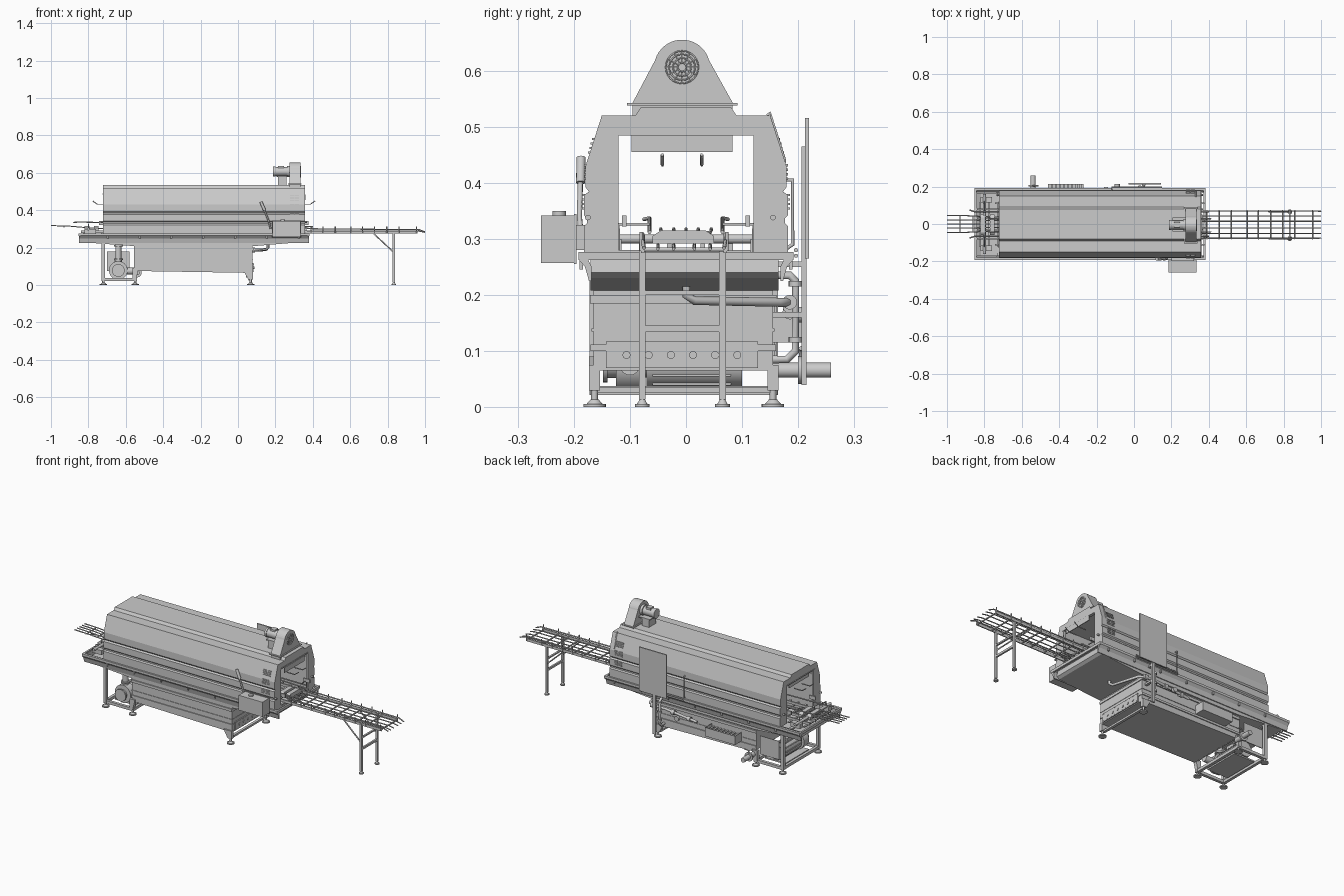
import bpy, bmesh, math
from mathutils import Vector

def add(name, bm, smooth=False):
    bmesh.ops.recalc_face_normals(bm, faces=bm.faces[:])
    me = bpy.data.meshes.new(name)
    bm.to_mesh(me); bm.free()
    ob = bpy.data.objects.new(name, me)
    bpy.context.collection.objects.link(ob)
    if smooth:
        for p in me.polygons:
            p.use_smooth = len(p.vertices) == 4
    return ob

def box(name, x0, x1, y0, y1, z0, z1):
    return prism(name, [(x0, z0), (x1, z0), (x1, z1), (x0, z1)], 'y', y0, y1)

def prism(name, pts, axis, a, b, open_face=None):
    """Extrude a 2D profile; 'x' profiles are (y,z), 'y' profiles are (x,z)."""
    bm = bmesh.new()
    f = (lambda p, t: (t, p[0], p[1])) if axis == 'x' else (lambda p, t: (p[0], t, p[1]))
    A = [bm.verts.new(f(p, a)) for p in pts]
    B = [bm.verts.new(f(p, b)) for p in pts]
    bm.faces.new(A); bm.faces.new(B[::-1])
    n = len(pts)
    for i in range(n):
        if i != open_face:
            bm.faces.new((A[i], B[i], B[(i + 1) % n], A[(i + 1) % n]))
    return add(name, bm)

def cyl(name, p, q, r, n=24, r2=None):
    p, q = Vector(p), Vector(q)
    bm = bmesh.new()
    bmesh.ops.create_cone(bm, cap_ends=True, segments=n, radius1=r, radius2=r if r2 is None else r2, depth=(q - p).length)
    ob = add(name, bm, True)
    ob.rotation_mode = 'QUATERNION'
    ob.rotation_quaternion = (q - p).to_track_quat('Z', 'Y')
    ob.location = (p + q) / 2
    return ob

def rod(name, pts, r, cyclic=False):
    cu = bpy.data.curves.new(name, 'CURVE')
    cu.dimensions = '3D'; cu.bevel_depth = r; cu.bevel_resolution = 1; cu.use_fill_caps = True
    s = cu.splines.new('POLY'); s.points.add(len(pts) - 1); s.use_cyclic_u = cyclic
    for v, p in zip(s.points, pts):
        v.co = (*p, 1)
    ob = bpy.data.objects.new(name, cu)
    bpy.context.collection.objects.link(ob)
    return ob

def mirrored(half):
    return half + [(-y, z) for y, z in reversed(half)]

def foot(name, x, y, top, r=.02):
    cyl(name + "_pad", (x, y, 0), (x, y, .006), r)
    cyl(name + "_cone", (x, y, .006), (x, y, .014), r * .7, 24, r * .35)
    cyl(name + "_stem", (x, y, .01), (x, y, top), r * .3, 12)

# Tunnel hood: thin ribbed shell, thicker frames at both open ends
half = [(-.182, .272), (-.182, .322), (-.176, .328), (-.176, .336), (-.182, .342), (-.182, .378),
        (-.173, .384), (-.179, .392), (-.179, .43), (-.15, .52), (-.09, .52), (-.08, .535)]
inner = [(-.168, .272), (-.168, .43), (-.143, .508), (-.08, .51)]
prism("hood_shell", mirrored(half) + mirrored(inner)[::-1], 'x', -.715, .35)
opening = [(-.12, .272), (-.12, .487)]
for nm, a in (("infeed", -.722), ("outfeed", .345)):
    prism(nm + "_end_frame", mirrored(half) + mirrored(opening)[::-1], 'x', a, a + .012)
    box(nm + "_curtain", a + .013, a + .017, -.097, .083, .455, .485)
    box(nm + "_lintel_trim", a - .002, a + .014, -.128, .12, .484, .49)
    s = 1 if a > 0 else -1
    xe = .357 if s > 0 else -.722
    for y in (-.042, .028):
        rod(nm + "_hook", [(xe - s * .02, y, .432), (xe + s * .03, y, .432), (xe + s * .055, y, .45)], .003)
    for y in (-.165, .165):
        cyl(nm + "_latch", (xe, y - .01, .338), (xe + s * .012, y - .01, .338), .005, 12)
        box(nm + "_inner_bracket", xe - .02, xe + .02, math.copysign(.11, y) - .004, math.copysign(.11, y) + .004, .322, .342)
# Louvre vents on both sides near the outfeed end
for s in (-1, 1):
    for z in (.352, .405, .452):
        for x in (.288, .314):
            for k in range(4):
                zz = z + k * .008
                y = .182 if zz < .38 else .179 if zz < .43 else .179 - (zz - .43) * .32
                box("vent_slat", x - .011, x + .011, s * y - .003, s * y + .003, zz, zz + .004)

# Upper trough: open tray with long sloping floor and flared rim
tray = prism("trough", [(.355, .272), (.36, .24), (.345, .23), (.08, .208), (-.55, .208), (-.82, .228), (-.842, .24), (-.842, .272)],
             'y', -.17, .165, open_face=7)
m = tray.modifiers.new("thick", 'SOLIDIFY'); m.thickness = .004
for s in (-1, 1):
    prism("trough_side_flare", [(s * .168, .225), (s * .173, .225), (s * .18, .25), (s * .192, .264), (s * .192, .277),
          (s * .178, .277), (s * .178, .27), (s * .168, .25)], 'x', -.85, .38)
    for x in [-.7 + i * .17 for i in range(7)]:
        box("rim_clip", x, x + .008, s * .187 - .003, s * .187 + .003, .245, .268)
for x in (-.852, .372):
    box("trough_end_rim", x, x + .01, -.192, .192, .262, .277)

# Lower tank with stepped bands
tank = prism("lower_tank", [(.078, .212), (.078, .065), (-.53, .075), (-.555, .09), (-.555, .212)], 'y', -.165, .155, open_face=4)
for z0, z1, d in ((.185, .2, .006), (.1, .112, .005), (.135, .14, .003)):
    box("tank_band_front", -.555, .08, -.165 - d, -.16, z0, z1)
    box("tank_band_back", -.555, .08, .15, .155 + d, z0, z1)
    box("tank_band_end", .07, .078 + d * .7, -.165, .155, z0, z1)
box("tank_end_panel", .078, .084, -.143, .128, .07, .117)
for i in range(6):
    y = -.106 + i * .0395
    cyl("port", (.084, y, .093), (.087, y, .093), .007, 16)
for i in range(10):
    for z in (.074, .113):
        cyl("panel_bolt", (.084, -.135 + i * .0285, z), (.086, -.135 + i * .0285, z), .002, 6)

# Support legs, frame and feet
for y in (-.163, .155):
    s = math.copysign(1, y)
    prism("tank_foot_gusset", [(.03, .075), (.055, .03), (.08, .03), (.08, .075)], 'y', y - .01, y + .01)
    prism("tank_foot_gusset", [(-.53, .09), (-.545, .03), (-.565, .03), (-.565, .09)], 'y', y - .01, y + .01)
    for x in (-.72, -.55, .068):
        foot("foot", x, y, .04)
    box("end_post", -.73, -.712, y - .009, y + .009, .022, .235)
    box("base_rail", -.72, -.54, y - .008, y + .008, .022, .038)
for x in (-.72, -.55):
    box("base_cross_rail", x - .008, x + .008, -.16, .155, .022, .038)
box("tank_cross_rail", .055, .07, -.16, .15, .025, .036)
box("end_top_rail", -.73, -.712, -.16, .155, .215, .232)

# Pump with motor and pipes under the infeed end
box("pump_base", -.7, -.57, -.11, .1, .024, .032)
cyl("pump_volute", (-.64, -.125, .078), (-.64, -.08, .078), .05, 32)
cyl("pump_hub", (-.64, -.14, .078), (-.64, -.125, .078), .026)
cyl("pump_flange", (-.64, -.148, .078), (-.64, -.14, .078), .034)
cyl("pump_motor", (-.64, -.07, .078), (-.64, .1, .078), .042, 32)
cyl("motor_shaft_cover", (-.64, -.08, .078), (-.64, -.07, .078), .025)
for i in range(12):
    a = i * math.tau / 12
    rod("motor_fin", [(-.64 + .043 * math.cos(a), y, .078 + .043 * math.sin(a)) for y in (-.06, .08)], .0025)
box("motor_terminal_box", -.66, -.62, -.02, .03, .115, .135)
cyl("pump_riser", (-.64, -.1, .11), (-.64, -.1, .225), .016)
for z in (.135, .205):
    cyl("riser_flange", (-.64, -.1, z), (-.64, -.1, z + .008), .024)
cyl("suction_pipe", (-.61, -.1, .075), (-.54, -.1, .075), .018)
box("pump_guard_plate", -.7, -.58, .158, .162, .075, .18)

# Fan: tapered housing with round top, grille, flange, motor
arc = [(-.007 + .05 * math.cos(math.radians(a)), .605 + .05 * math.sin(math.radians(a))) for a in range(15, 166, 10)]
prism("fan_housing", [(-.095, .52), (.083, .52), (.083, .543)] + arc + [(-.095, .543)], 'x', .275, .333)
box("fan_flange", .268, .34, -.105, .092, .538, .542)
for r in (.008, .016, .023, .029):
    rod("grille_ring", [(.335, -.007 + r * math.cos(i * math.tau / 24), .606 + r * math.sin(i * math.tau / 24)) for i in range(24)], .0015, True)
for i in range(12):
    a = i * math.tau / 12
    rod("grille_spoke", [(.335, -.007 + r * math.cos(a), .606 + r * math.sin(a)) for r in (.006, .029)], .001)
box("fan_motor_stand", .213, .258, -.035, .03, .53, .582)
box("fan_motor_shelf", .205, .275, -.04, .035, .578, .584)
cyl("fan_motor", (.2, -.005, .607), (.262, -.005, .607), .024)
cyl("fan_motor_cap", (.188, -.005, .607), (.2, -.005, .607), .027)
cyl("fan_motor_flange", (.262, -.005, .607), (.276, -.005, .607), .03)
box("fan_motor_terminal", .215, .245, -.018, .012, .625, .637)

# Control box and lever on the front
box("control_box", .185, .335, -.258, -.196, .257, .342)
box("control_box_lid", .183, .337, -.2, -.195, .255, .344)
cyl("beacon", (.24, -.226, .342), (.24, -.226, .35), .012)
box("control_box_bracket", .2, .32, -.197, -.18, .28, .325)
rod("lever", [(.175, -.186, .3), (.165, -.19, .34), (.125, -.187, .44)], .005)
cyl("lever_grip", (.142, -.188, .4), (.122, -.187, .445), .008, 12)

# Back display panel on a post, door handle and pull bracket
box("back_panel", -.03, .145, .212, .219, .265, .515)
box("panel_post", .043, .061, .206, .215, .04, .465)
for z in (.25, .16):
    box("post_bracket", .045, .06, .155, .208, z, z + .01)
rod("back_handle", [(x, y, z) for x, y, z in ((-.12, .175, .28), (-.12, .19, .29), (-.12, .19, .405), (-.12, .176, .405))], .004)
rod("roof_handle", [(.33, .145, .52), (.33, .15, .525), (.33, .176, .44), (.33, .174, .43)], .003)
for z in (.29, .3):
    rod("back_rail", [(-.12, .196, z - .02), (.15, .196, z - .02)], .004)

# Back pipework, valve and open filter tray
rod("drain_pipe", [(.16, 0, .222), (.16, 0, .2), (.15, .015, .19), (.11, .165, .187), (.08, .185, .187), (.0, .185, .187), (-.2, .185, .165)], .008)
rod("return_pipe", [(.03, .16, .235), (.03, .185, .235), (.03, .195, .225), (.03, .195, .1), (.03, .18, .085), (.03, .15, .085)], .008)
for z in (.115, .16, .215):
    cyl("pipe_union", (.03, .195, z), (.03, .195, z + .01), .012, 16)
for x in (-.16, -.06, .07):
    cyl("inline_coupling", (x, .185, .187 if x > 0 else .187 + x * .11), (x + .02, .185, .187 if x > 0 else .187 + x * .11), .013, 16)
cyl("valve_wheel", (-.09, .2, .165), (-.09, .215, .165), .014, 16)
ft = prism("filter_tray", [(-.27, .165), (-.27, .115), (-.46, .115), (-.46, .165)], 'y', .15, .215, open_face=3)
ft.modifiers.new("thick", 'SOLIDIFY').thickness = .004
for i in range(8):
    box("filter_slat", -.445 + i * .022, -.435 + i * .022, .155, .212, .15, .154)
cyl("outlet_pipe", (-.54, .15, .066), (-.54, .258, .066), .0135)
cyl("outlet_flange", (-.54, .2, .066), (-.54, .208, .066), .025)
rod("outlet_lever", [(-.54, .205, .066), (-.54, .205, .1), (-.51, .205, .105)], .004)

# Conveyor bed running through the tunnel
for y in (-.08, -.03, .03, .08):
    box("bed_rail", -.84, .37, y - .004, y + .004, .278, .292)
for i in range(25):
    box("bed_slat", -.83 + i * .049, -.82 + i * .049, -.12, .115, .274, .28)
prof = [(-.06, .292), (-.06, .305), (-.045, .315), (.035, .315), (.05, .305), (.05, .292)]
for x in (-.82, -.77, .3, .34):
    prism("chain_carriage", prof, 'x', x, x + .025)
for s in (-1, 1):
    box("infeed_bracket", -.82, -.76, s * .13 - .015, s * .13 + .015, .275, .3)
    rod("inner_guide", [(-.88, s * .075, .335), (-.85, s * .065, .337), (.4, s * .065, .312)], .0035)
    for x in (-.8, -.5, -.2, .1, .35):
        rod("guide_stay", [(x, s * .065, .326), (x, s * .12, .326), (x, s * .12, .275)], .003)
cyl("infeed_shaft", (-.8, -.16, .3), (-.8, .16, .3), .008, 16)

# Infeed rods
for y in (-.045, -.022, .0, .022, .045):
    rod("infeed_rod", [(-1, y, .318), (-.9, y, .315), (-.82, y * .9, .308), (-.7, y * .8, .3)], .003)
for x in (-.93, -.86):
    rod("infeed_crossbar", [(x, -.045, .311), (x, .045, .311)], .003)

# Outfeed conveyor with guide rods, legs and braces
for y in (-.077, .07):
    box("outfeed_side_rail", .36, .96, y - .003, y + .003, .275, .29)
    rod("outfeed_guide", [(.33, y, .308), (.4, y, .301), (.97, y, .296), (1, y * .97, .284)], .0035)
for y in (-.05, -.022, .015, .043):
    rod("outfeed_runner", [(.34, y, .29), (.97, y, .288), (1, y, .282)], .003)
for x in (.39, .455, .52, .605, .665, .73, .795, .86, .955):
    rod("outfeed_crossbar", [(x, -.08, .281), (x, .073, .281)], .004)
    for y in (-.08, .073):
        rod("guide_post", [(x, y, .278), (x, y, .312)], .003)
for y in (-.078, .065):
    foot("outfeed_foot", .833, y, .03, .013)
    box("outfeed_leg", .827, .839, y - .006, y + .006, .014, .285)
    rod("leg_brace", [(.833, y, .175), (.72, y, .28)], .004)
box("leg_crossbar", .828, .838, -.078, .065, .134, .146)
box("leg_top_crossbar", .828, .838, -.078, .065, .2, .208)
